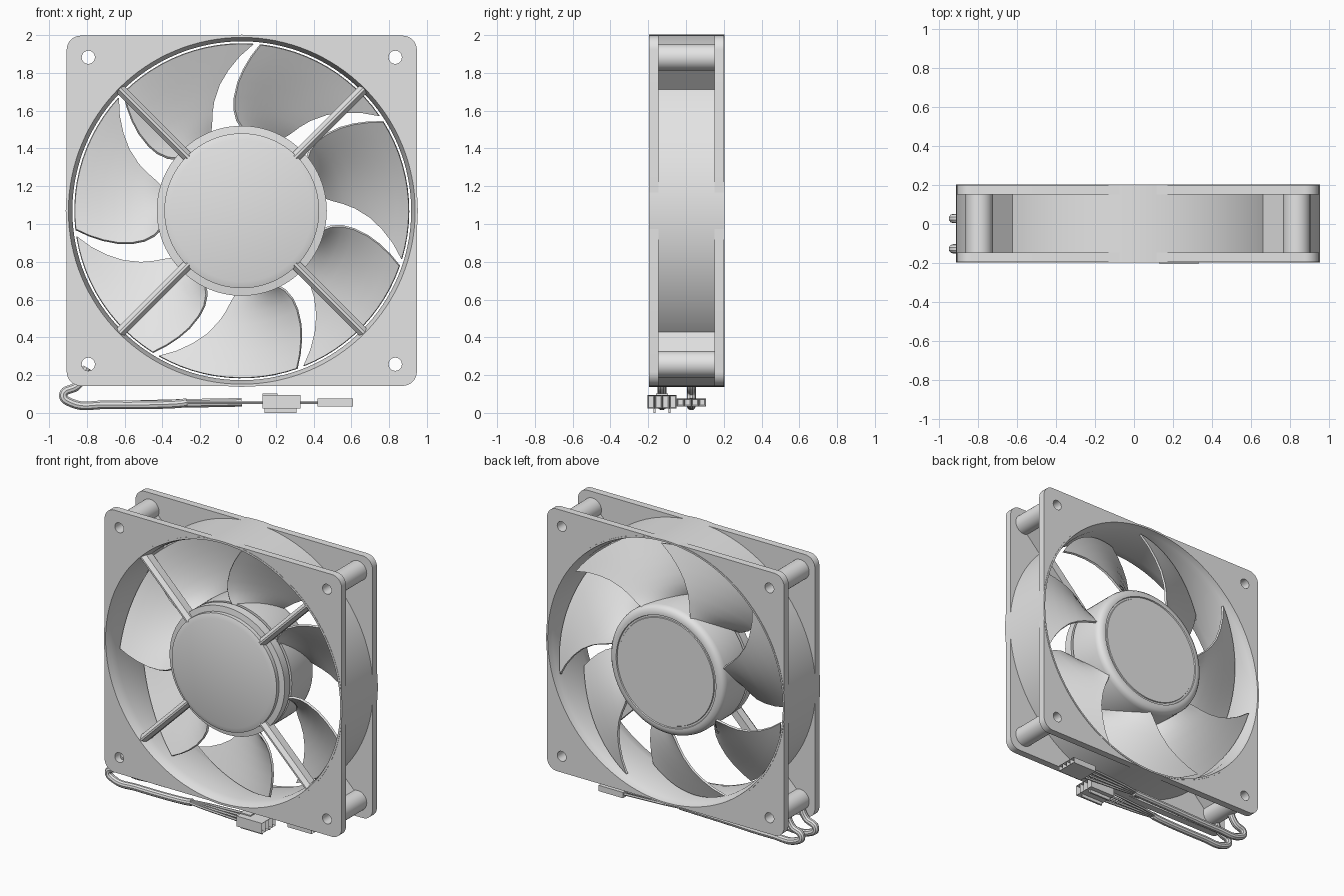
import bpy, bmesh, math
from math import sin, cos, pi, radians
from mathutils import Vector, Matrix

if "Cube" in bpy.data.objects:
    bpy.data.objects.remove(bpy.data.objects["Cube"])

CX, CZ = 0.02, 1.07          # fan axis
HALF, HOLE = 0.927, 0.8125   # plate half width, screw hole offset
CORNERS = [(sx, sz) for sx in (-1, 1) for sz in (-1, 1)]

grey = bpy.data.materials.new("light_grey_plastic")
grey.use_nodes = True
grey.diffuse_color = (0.78, 0.78, 0.78, 1)
grey.node_tree.nodes["Principled BSDF"].inputs["Base Color"].default_value = (0.78, 0.78, 0.78, 1)


def add_mesh(name, mesh, angle=35):
    mesh.materials.clear()
    mesh.materials.append(grey)
    for p in mesh.polygons:
        p.use_smooth = True
        p.material_index = 0
    mesh.set_sharp_from_angle(angle=radians(angle))
    ob = bpy.data.objects.new(name, mesh)
    bpy.context.collection.objects.link(ob)
    return ob


def add_bmesh(name, bm):
    bmesh.ops.recalc_face_normals(bm, faces=bm.faces)
    mesh = bpy.data.meshes.new(name)
    bm.to_mesh(mesh)
    bm.free()
    return add_mesh(name, mesh)


def bake(ob):
    """Replace a curve or modified object by its plain mesh."""
    name = ob.name
    bpy.context.view_layer.update()
    dg = bpy.context.evaluated_depsgraph_get()
    mesh = bpy.data.meshes.new_from_object(ob.evaluated_get(dg))
    mesh.transform(ob.matrix_world)
    bpy.data.objects.remove(ob)
    return add_mesh(name, mesh)


def lathe(name, profile, x=CX, z=CZ, steps=96, closed=False):
    """Turn (radius, y) points about an axis parallel to y."""
    bm = bmesh.new()
    vs = [bm.verts.new((r, y, 0)) for r, y in profile]
    pairs = list(zip(vs, vs[1:])) + ([(vs[-1], vs[0])] if closed else [])
    edges = [bm.edges.new(p) for p in pairs]
    bmesh.ops.spin(bm, geom=vs + edges, cent=(0, 0, 0), axis=(0, 1, 0),
                   angle=2 * pi, steps=steps, use_merge=True)
    bmesh.ops.remove_doubles(bm, verts=bm.verts, dist=1e-5)
    bmesh.ops.translate(bm, verts=bm.verts, vec=(x, 0, z))
    return add_bmesh(name, bm)


def box(name, lo, hi):
    bm = bmesh.new()
    lo, hi = Vector(lo), Vector(hi)
    bmesh.ops.create_cube(bm, size=1, matrix=Matrix.Translation((lo + hi) / 2)
                          @ Matrix.Diagonal((*(hi - lo), 1)))
    return add_bmesh(name, bm)


def circle(r, x=0, z=0, n=32):
    return [(x + r * cos(2 * pi * i / n), z + r * sin(2 * pi * i / n)) for i in range(n)]


def plate(name, y0, y1):
    """Rounded square with the big opening and four screw holes."""
    rad, outline = 0.075, []
    for q, (sx, sz) in enumerate([(1, 1), (-1, 1), (-1, -1), (1, -1)]):
        for i in range(9):
            a = (q + i / 8) * pi / 2
            outline.append((sx * (HALF - rad) + rad * cos(a), sz * (HALF - rad) + rad * sin(a)))
    loops = [outline, circle(0.922, n=96)]
    loops += [circle(0.035, sx * HOLE, sz * HOLE, 24) for sx, sz in CORNERS]
    cu = bpy.data.curves.new(name, 'CURVE')
    cu.dimensions, cu.fill_mode, cu.extrude = '2D', 'BOTH', (y1 - y0) / 2
    for pts in loops:
        sp = cu.splines.new('POLY')
        sp.points.add(len(pts) - 1)
        for p, (u, v) in zip(sp.points, pts):
            p.co = (u, v, 0, 1)
        sp.use_cyclic_u = True
    ob = bpy.data.objects.new(name, cu)
    bpy.context.collection.objects.link(ob)
    ob.rotation_euler.x = pi / 2
    ob.location = (CX, (y0 + y1) / 2, CZ)
    return bake(ob)


def tube(name, pts, r, smooth=True):
    """Round cable through points."""
    cu = bpy.data.curves.new(name, 'CURVE')
    cu.dimensions, cu.bevel_depth, cu.use_fill_caps = '3D', r, True
    cu.bevel_resolution = 3 if smooth else 1
    sp = cu.splines.new('BEZIER')
    sp.resolution_u = 8 if smooth else 2
    sp.bezier_points.add(len(pts) - 1)
    for p, co in zip(sp.bezier_points, pts):
        p.co = co
        p.handle_left_type = p.handle_right_type = 'AUTO' if smooth else 'VECTOR'
    ob = bpy.data.objects.new(name, cu)
    bpy.context.collection.objects.link(ob)
    return bake(ob)


# Frame: two plates, duct with flared mouths, corner posts and ribs
plate("front_plate", -0.195, -0.145)
plate("back_plate", 0.15, 0.2)
lathe("duct", [(0.932, -0.197), (0.932, 0.203), (0.92, 0.203), (0.912, 0.16), (0.897, 0.12),
               (0.897, -0.12), (0.905, -0.16), (0.918, -0.197)], steps=128, closed=True)
for sx, sz in CORNERS:
    lathe("corner_post", [(0.07, -0.15), (0.07, 0.155), (0.035, 0.155), (0.035, -0.15)],
          CX + sx * HOLE, CZ + sz * HOLE, 32, True)
    rib = box("corner_rib", (0.925, -0.147, -0.025), (1.09, 0.152, 0.025))
    rib.location = (CX, 0, CZ)
    rib.rotation_euler.y = -math.atan2(sz, sx)

# Motor base with step and neck, then the rotor cup
lathe("motor_base", [(0, -0.195), (0.375, -0.195), (0.41, -0.183), (0.41, -0.155), (0.45, -0.15),
                     (0.45, -0.09), (0.4, -0.09), (0.4, -0.06), (0, -0.06)])
lathe("rotor_hub", [(0, -0.07), (0.45, -0.07), (0.45, 0.15), (0.444, 0.172), (0.43, 0.188),
                    (0.405, 0.195), (0.39, 0.195), (0.387, 0.187), (0.375, 0.187), (0.372, 0.193),
                    (0, 0.193)])

# Struts with a ridged front
for sx, sz in CORNERS:
    bm = bmesh.new()
    section = [(-0.11, -0.027), (-0.165, -0.027), (-0.192, -0.006), (-0.192, 0.006),
               (-0.165, 0.027), (-0.11, 0.027)]
    face = bm.faces.new([bm.verts.new((0.4, y, z)) for y, z in section])
    ext = bmesh.ops.extrude_face_region(bm, geom=[face])["geom"]
    bmesh.ops.translate(bm, vec=(0.515, 0, 0),
                        verts=[g for g in ext if isinstance(g, bmesh.types.BMVert)])
    if face.is_valid and len(bm.faces) < 8:
        bm.faces.new([v for v in bm.verts if v.co.x < 0.5])
    strut = add_bmesh("strut", bm)
    strut.location = (CX, 0, CZ)
    strut.rotation_euler.y = -math.atan2(sz, sx)

# Seven swept blades: rows of radius, front edge angle, back edge angle
COUNT = 7
PITCH = 360 / COUNT
ROWS = [(0.43, 1, -23), (0.48, -3, -19.6), (0.54, -4.3, -17), (0.6, -3.7, -14.3),
        (0.68, -1.7, -10), (0.75, 0.8, -5.5), (0.82, 3.6, -0.8), (0.885, 6.4, 3.9)]
SPAN = 12
bm = bmesh.new()
grid = []
for r, a0, a1 in ROWS:
    row = []
    for i in range(SPAN + 1):
        t = i / SPAN
        a = radians(a0 + (a1 + PITCH - a0) * t)
        y = -0.09 + 0.25 * t + 0.02 * sin(pi * t)
        row.append(bm.verts.new((r * sin(a), y, r * cos(a))))
    grid.append(row)
for lower, upper in zip(grid, grid[1:]):
    for i in range(SPAN):
        bm.faces.new((lower[i], lower[i + 1], upper[i + 1], upper[i]))
blade = add_bmesh("blade", bm)
mod = blade.modifiers.new("thickness", 'SOLIDIFY')
mod.thickness, mod.offset = 0.014, 0
blade = bake(blade)
for k in range(COUNT):
    ob = blade if k == 0 else blade.copy()
    if k:
        bpy.context.collection.objects.link(ob)
    ob.location = (CX, 0, CZ)
    ob.rotation_euler.y = radians(PITCH * k)


# Plug: a row of four cells, each with a sunken socket on its end
def plug(name, x0, x1, y, z0, z1):
    bm = bmesh.new()
    w = 0.0385
    for i in range(4):
        mid = Vector(((x0 + x1) / 2, y + (i - 1.5) * w, (z0 + z1) / 2))
        bmesh.ops.create_cube(bm, size=1, matrix=Matrix.Translation(mid)
                              @ Matrix.Diagonal((x1 - x0, w, z1 - z0, 1)))
    bm.normal_update()
    ends = [f for f in bm.faces if f.normal.x > 0.9]
    bmesh.ops.inset_individual(bm, faces=ends, thickness=0.009)
    for f in ends:
        bmesh.ops.translate(bm, verts=f.verts, vec=(-0.03, 0, 0))
    return add_bmesh(name, bm)


# Two sleeved cables, their loose wires and plugs
for y, x_end, x_plug, length, z0, z1 in [(-0.127, -0.27, 0.13, 0.2, 0.022, 0.095),
                                         (0.028, 0.02, 0.42, 0.19, 0.035, 0.076)]:
    tube("cable_sleeve", [(-0.8, y, 0.24), (-0.85, y, 0.145), (-0.925, y, 0.095),
                          (-0.88, y, 0.052), (-0.7, y, 0.043), (-0.3, y, 0.05),
                          (x_end, y, 0.056)], 0.024)
    for i in range(4):
        dy = (i - 1.5) * 0.0385
        tube("wire", [(x_end - 0.02, y + dy * 0.25, 0.055), (x_end + 0.12, y + dy * 0.6, 0.056),
                      (x_plug + 0.02, y + dy, 0.056)], 0.009, False)
    plug("plug", x_plug, x_plug + length, y, z0, z1)
for dy in (-0.04, 0.04):
    box("plug_rail", (0.14, -0.133 + dy, 0), (0.31, -0.121 + dy, 0.03))
box("plug_latch", (0.13, -0.16, 0.09), (0.21, -0.094, 0.103))
